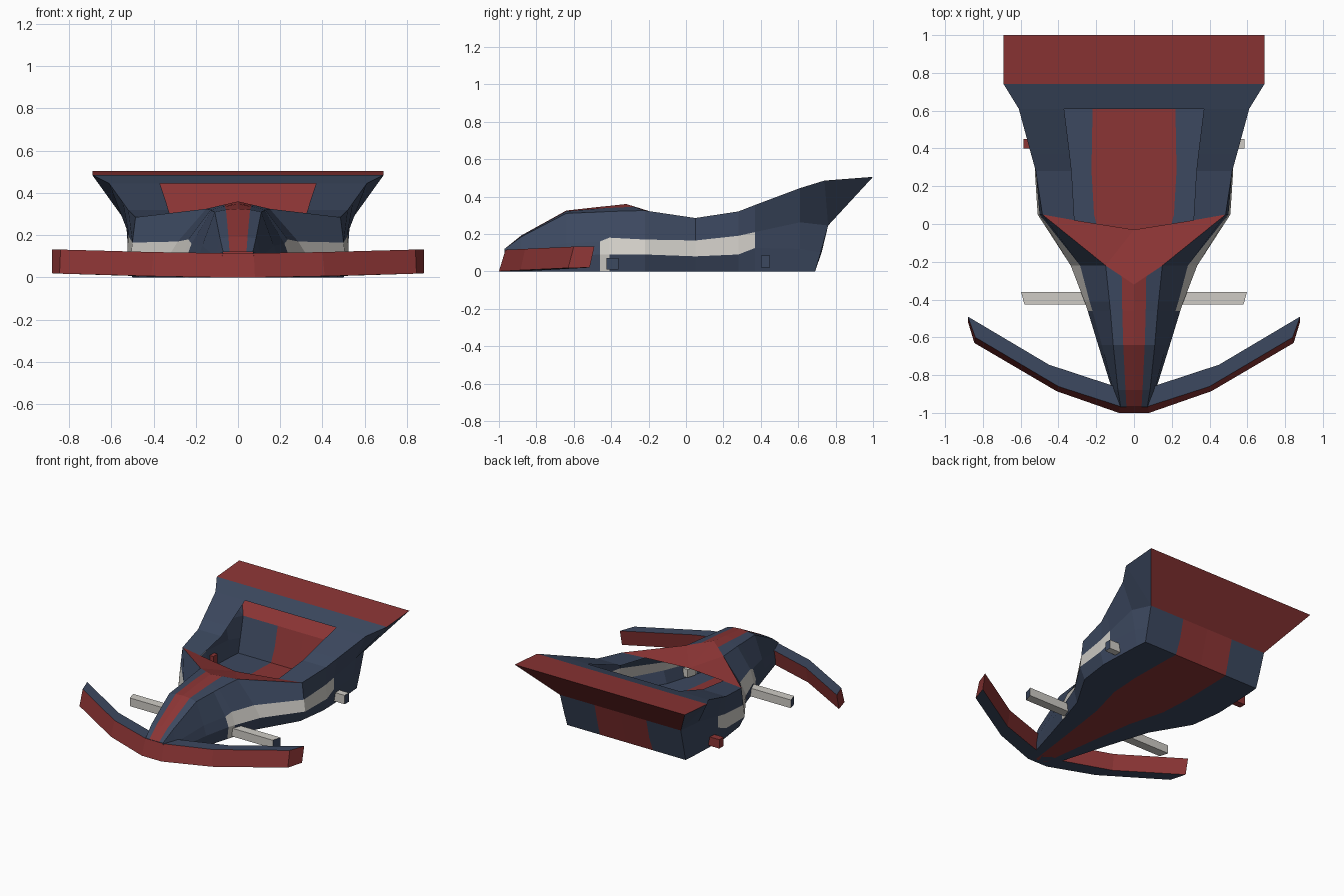
import bpy, bmesh

if "Cube" in bpy.data.objects:
    bpy.data.objects.remove(bpy.data.objects["Cube"])


def material(name, color):
    m = bpy.data.materials.new(name)
    m.diffuse_color = (*color, 1)
    m.use_nodes = True
    m.node_tree.nodes["Principled BSDF"].inputs["Base Color"].default_value = m.diffuse_color
    return m


NAVY, RED, GREY = 0, 1, 2
MATS = [material("navy", (0.045, 0.065, 0.115)),
        material("red", (0.26, 0.035, 0.035)),
        material("light_grey", (0.62, 0.60, 0.56))]


def build(name, faces, mirror=True):
    """faces: list of (points, material); coincident points are welded."""
    bm = bmesh.new()
    for pts, mat in faces:
        f = bm.faces.new([bm.verts.new(p) for p in pts])
        f.material_index = mat
    bmesh.ops.remove_doubles(bm, verts=bm.verts, dist=0.0005)
    bmesh.ops.recalc_face_normals(bm, faces=bm.faces)
    me = bpy.data.meshes.new(name)
    bm.to_mesh(me)
    bm.free()
    for m in MATS:
        me.materials.append(m)
    ob = bpy.data.objects.new(name, me)
    bpy.context.collection.objects.link(ob)
    if mirror:
        mod = ob.modifiers.new("mirror", 'MIRROR')
        mod.merge_threshold = 0.001
    return ob


# Half cross-sections: y, floor x, lower (x, z), upper (x, z), shoulder (x, z)
STATIONS = [
    (-0.97, 0.08, 0.085, 0.04, 0.08, 0.08, 0.07, 0.12),
    (-0.88, 0.11, 0.115, 0.05, 0.11, 0.10, 0.085, 0.185),
    (-0.64, 0.18, 0.19, 0.08, 0.17, 0.15, 0.11, 0.31),
    (-0.46, 0.235, 0.245, 0.09, 0.22, 0.16, 0.125, 0.317),
    (-0.41, 0.25, 0.262, 0.09, 0.235, 0.18, 0.13, 0.32),
    (-0.22, 0.31, 0.335, 0.09, 0.285, 0.17, 0.15, 0.325),
    (0.05, 0.47, 0.51, 0.08, 0.50, 0.165, 0.485, 0.285),
    (0.28, 0.50, 0.525, 0.09, 0.515, 0.19, 0.52, 0.32),
    (0.37, 0.497, 0.52, 0.125, 0.52, 0.21, 0.545, 0.355),
    (0.61, 0.487, 0.505, 0.12, 0.53, 0.262, 0.61, 0.445),
]
rows = []
for y, b, lx, lz, ux, uz, tx, tz in STATIONS:
    rows.append([(0, y, 0), (0.45 * b, y, 0), (b, y, 0),
                 (lx, y, lz), (ux, y, uz), (tx, y, tz)])
# Leaning tail section
rows.append([(0, 0.69, 0), (0.215, 0.69, 0), (0.48, 0.69, 0),
             (0.485, 0.72, 0.10), (0.49, 0.76, 0.245), (0.69, 0.74, 0.485)])

# Floor and side skin, with red floor stripe and light side flash
hull = []
for i, (a, c) in enumerate(zip(rows, rows[1:])):
    for k in range(5):
        mat = NAVY
        if k == 0 or (k == 3 and 3 <= i <= 7) or (k == 2 and i == 3):
            mat = RED if k == 0 else GREY
        hull.append(([a[k], c[k], c[k + 1], a[k + 1]], mat))

# Nose top: red centre stripe between navy shoulders
centre = [(0, -0.97, 0.12), (0, -0.88, 0.192), (0, -0.64, 0.325),
          (0, -0.46, 0.345), (0, -0.41, 0.35), (0, -0.32, 0.36)]
edge = [(0.04, -0.97, 0.12), (0.045, -0.88, 0.19), (0.057, -0.64, 0.321),
        (0.062, -0.46, 0.336), (0.063, -0.41, 0.339), (0.065, -0.277, 0.345)]
for i in range(5):
    hull.append(([centre[i], edge[i], edge[i + 1], centre[i + 1]], RED))
    hull.append(([edge[i], rows[i][5], rows[i + 1][5], edge[i + 1]], NAVY))

# Cowl in front of the cockpit
rear_mid, rim_front = (0, -0.03, 0.27), (0.315, 0.02, 0.28)
corner = rows[6][5]
hull += [([centre[5], edge[5], rear_mid], RED),
         ([edge[5], rows[5][5], rear_mid], RED),
         ([rows[5][5], rim_front, rear_mid], RED),
         ([rows[5][5], corner, rim_front], RED)]

# Deck around the open cockpit
rim = [rim_front, (0.33, 0.28, 0.32), (0.34, 0.37, 0.355), (0.37, 0.61, 0.445)]
for i in range(3):
    hull.append(([rim[i], rows[6 + i][5], rows[7 + i][5], rim[i + 1]], NAVY))
hull += [([(0, 0.61, 0.445), rim[3], (0.37, 0.74, 0.485), (0, 0.74, 0.485)], NAVY),
         ([rim[3], rows[9][5], rows[10][5], (0.37, 0.74, 0.485)], NAVY)]

# Tail panel, and rear wing with its sloping underside
t = rows[10]
s1, s2, c2 = (0.21, 0.725, 0.10), (0.21, 0.76, 0.245), (0, 0.76, 0.245)
tip, tip_mid = (0.69, 1.0, 0.505), (0, 1.0, 0.505)
hull += [([t[0], t[1], s1, s2, c2], RED),
         ([t[1], t[2], t[3], t[4], s2, s1], NAVY),
         ([(0, 0.74, 0.485), (0.37, 0.74, 0.485), t[5], tip, tip_mid], RED),
         ([c2, s2, t[4], tip, tip_mid], RED),
         ([t[4], t[5], tip], NAVY)]
build("body_shell", hull)

# Swept front bumper: bottom outer, top outer, top inner, bottom inner
sections = [
    [(0, -1.0, 0), (0, -0.965, 0.115), (0, -0.86, 0.115), (0, -0.88, 0)],
    [(0.08, -1.0, 0), (0.075, -0.965, 0.115), (0.10, -0.86, 0.115), (0.10, -0.88, 0)],
    [(0.41, -0.885, 0.006), (0.40, -0.86, 0.12), (0.45, -0.745, 0.12), (0.455, -0.765, 0.006)],
    [(0.845, -0.63, 0.018), (0.84, -0.60, 0.132), (0.88, -0.49, 0.132), (0.88, -0.515, 0.02)],
]
bumper = []
for a, c in zip(sections, sections[1:]):
    for k, mat in enumerate([RED, NAVY, RED, NAVY]):
        n = (k + 1) % 4
        bumper.append(([a[k], c[k], c[n], a[n]], mat))
bumper.append((sections[-1], RED))
build("front_bumper", bumper)


# Axle stubs with slightly slanted ends
def stub(name, side, x0, x1, y0, y1, z0, z1, slant, mat, end):
    def ring(x):
        return [(side * x, y0, z0), (side * (x + slant), y1, z0),
                (side * (x + slant), y1, z1), (side * x, y0, z1)]
    a, c = ring(x0), ring(x1)
    faces = [([a[k], c[k], c[(k + 1) % 4], a[(k + 1) % 4]], mat) for k in range(4)]
    build(name, faces + [(a, mat), (c, end)], mirror=False)


for side, tag in ((1, "right"), (-1, "left")):
    stub("front_axle_" + tag, side, 0.22, 0.58, -0.425, -0.36, 0.01, 0.07, 0.018, GREY, NAVY)
    stub("rear_axle_" + tag, side, 0.48, 0.585, 0.40, 0.45, 0.02, 0.085, 0.0,
         GREY if side > 0 else RED, NAVY if side > 0 else RED)
